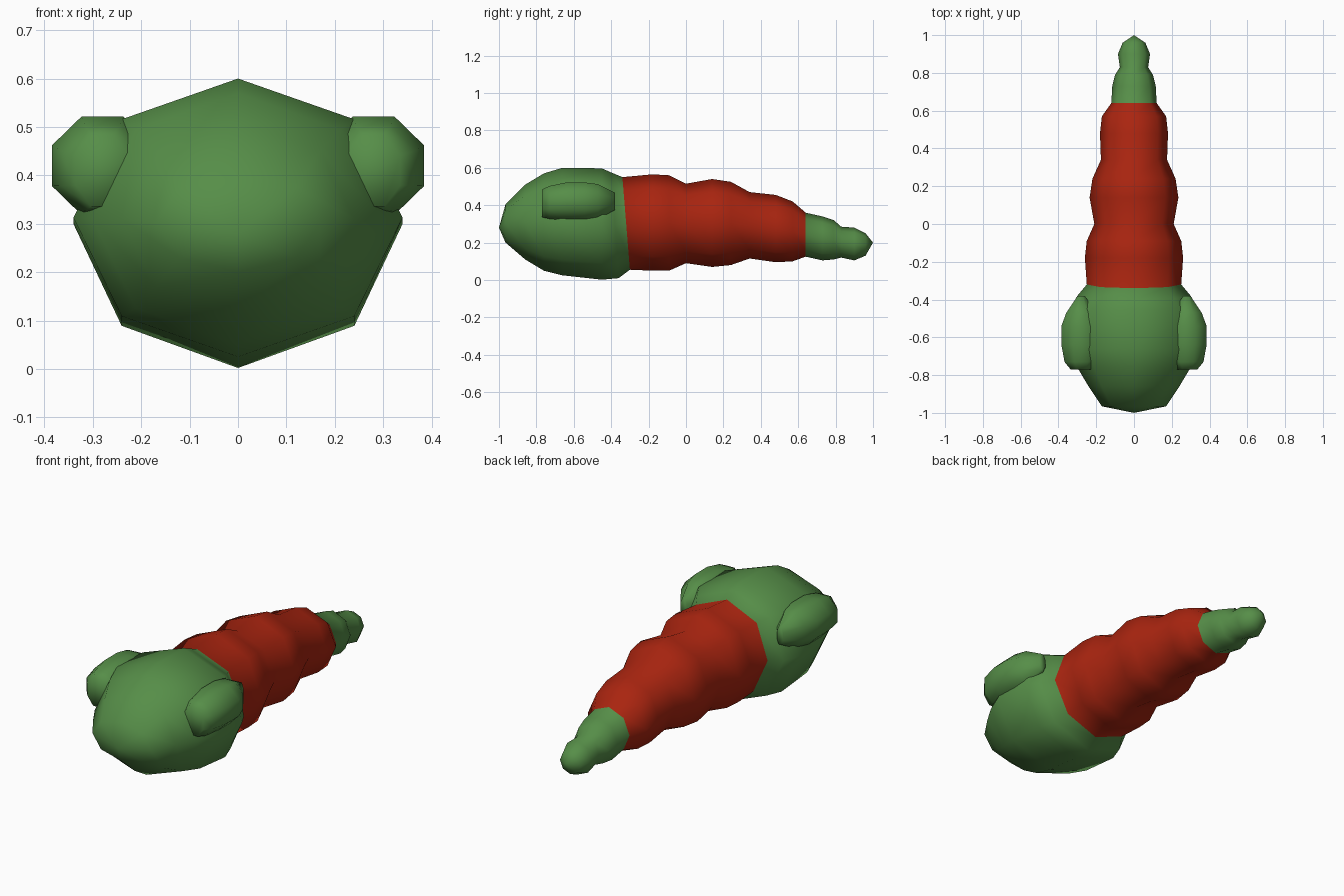
import bpy
import bmesh
from math import sin, cos, pi

# Remove the default cube only
default = bpy.data.objects.get("Cube")
if default:
    bpy.data.objects.remove(default, do_unlink=True)


def make_material(name, colour):
    mat = bpy.data.materials.new(name)
    mat.use_nodes = True
    mat.diffuse_color = colour
    mat.node_tree.nodes["Principled BSDF"].inputs["Base Color"].default_value = colour
    return mat


green = make_material("leaf_green", (0.093, 0.27, 0.065, 1))
red = make_material("brick_red", (0.40, 0.018, 0.005, 1))

SIDES = 8


def loft(name, rows, materials, centre_x=0.0, phase=0.0, lean=None):
    """Skin octagonal rings along y; a row is (y, top, bottom, half width) in hundredths.
    A row of zero width becomes a single closing point."""
    bm = bmesh.new()
    rings = []
    for row in rows:
        y, top, bottom, half_width = (value / 100 for value in row)
        middle, half_height = (top + bottom) / 2, (top - bottom) / 2
        ring = []
        for i in range(SIDES if half_width else 1):
            angle = 2 * pi * i / SIDES + phase
            shift = lean(y) * cos(angle) if lean else 0
            ring.append(bm.verts.new((centre_x + half_width * sin(angle),
                                      y - shift,
                                      middle + half_height * cos(angle))))
        rings.append(ring)
    for first, second in zip(rings, rings[1:]):
        for i in range(SIDES):
            j = (i + 1) % SIDES
            if len(first) == 1:
                bm.faces.new((first[0], second[j], second[i]))
            elif len(second) == 1:
                bm.faces.new((first[i], first[j], second[0]))
            else:
                bm.faces.new((first[i], first[j], second[j], second[i]))
    for ring in (rings[0], rings[-1]):
        if len(ring) > 1:
            bm.faces.new(ring)
    bmesh.ops.recalc_face_normals(bm, faces=bm.faces)
    mesh = bpy.data.meshes.new(name)
    bm.to_mesh(mesh)
    bm.free()
    for mat in materials:
        mesh.materials.append(mat)
    for poly in mesh.polygons:
        poly.use_smooth = True
    obj = bpy.data.objects.new(name, mesh)
    bpy.context.collection.objects.link(obj)
    return obj


# Head, ringed middle and tail in one continuous skin
body_rows = [
    (-100, 28, 28, 0),
    (-96.5, 40.5, 20, 17),
    (-86, 51, 11, 24),
    (-76, 57, 5, 30),
    (-66, 60, 2.5, 34),
    (-45, 59.7, 0.2, 34),
    (-38, 57.5, 1, 30),
    (-32, 55, 5.5, 25),
    (-18, 56.5, 5, 26),
    (-9, 56, 5, 25),
    (0, 51.5, 9, 21),
    (14, 54, 7, 23.5),
    (24, 52.5, 8, 22),
    (34, 47, 11.5, 17.5),
    (48, 45.5, 9.5, 18),
    (57, 42, 10, 17),
    (64, 36, 12.5, 12),
    (73, 34, 10.5, 11.5),
    (79, 32, 11, 10),
    (83, 28.5, 12, 7.5),
    (90, 28, 10.5, 8.5),
    (96, 25, 13, 6),
    (100, 20, 20, 0),
]


def neck_lean(y):
    return 0.02 if -0.39 < y < -0.3 else 0


body = loft("caterpillar_body", body_rows, (green, red), lean=neck_lean)

# Red between the neck and the tail
for poly in body.data.polygons:
    poly.material_index = int(-0.32 < poly.center.y < 0.64)

# Eye bulges on the sides of the head, blunt at the front
bulge_rows = [
    (-77, 49, 33, 6),
    (-73, 51, 32, 9.5),
    (-64, 53, 31, 11.3),
    (-54, 53, 31, 11.3),
    (-47, 52, 32, 8.5),
    (-38, 47, 37, 2),
]
for side, sign in (("left", 1), ("right", -1)):
    loft(side + "_eye_bulge", bulge_rows, (green,), 0.28 * sign, pi / SIDES)
